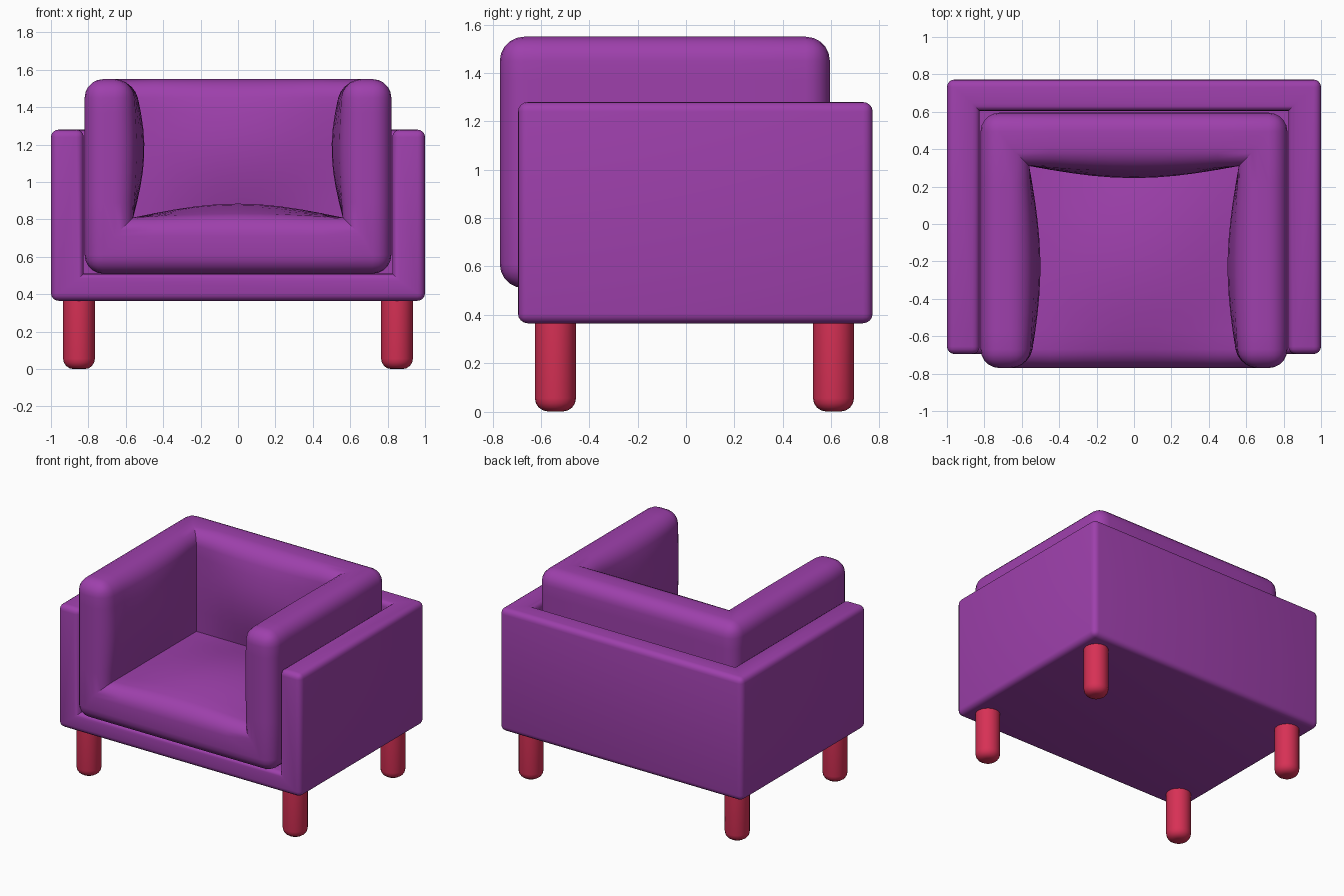
import bpy, bmesh, math
from mathutils import Vector

if "Cube" in bpy.data.objects:
    bpy.data.objects.remove(bpy.data.objects["Cube"])


def material(name, colour):
    m = bpy.data.materials.new(name)
    m.diffuse_color = (*colour, 1)
    m.use_nodes = True
    m.node_tree.nodes["Principled BSDF"].inputs["Base Color"].default_value = m.diffuse_color
    return m


PURPLE = material("purple fabric", (0.342, 0.051, 0.413))
RED = material("red legs", (0.68, 0.03, 0.091))


def notched_box(x, y0, y1, z0, z1, nx, ny, nz, radius, segments):
    """Box with a notch open to the front and top; convex edges rounded."""
    bm = bmesh.new()
    co = {}
    for s, k in ((-1, "l"), (1, "r")):
        for fy, b in ((y0, "f"), (y1, "b")):          # outer corners
            for fz, t in ((z0, "d"), (z1, "u")):
                co[k + b + t] = bm.verts.new((s * x, fy, fz))
        for fy, b in ((y0, "F"), (ny, "B")):          # notch corners
            for fz, t in ((nz, "D"), (z1, "U")):
                co[k + b + t] = bm.verts.new((s * nx, fy, fz))
    for names in ("lfd rfd rfu rFU rFD lFD lFU lfu",   # front
                  "lfu lFU lBU rBU rFU rfu rbu lbu",   # top
                  "lbd rbd rbu lbu", "lfd rfd rbd lbd",
                  "lfd lfu lbu lbd", "rfd rfu rbu rbd",
                  "lFD lFU lBU lBD", "rFD rFU rBU rBD",
                  "lFD rFD rBD lBD", "lBD rBD rBU lBU"):
        bm.faces.new([co[n] for n in names.split()])
    bmesh.ops.recalc_face_normals(bm, faces=bm.faces[:])
    bm.normal_update()
    bmesh.ops.bevel(bm, geom=[e for e in bm.edges if e.is_convex],
                    offset=radius, offset_type='OFFSET', segments=segments,
                    profile=0.5, affect='EDGES', clamp_overlap=True)
    return bm


def finish(bm, name, mat):
    bmesh.ops.recalc_face_normals(bm, faces=bm.faces[:])
    me = bpy.data.meshes.new(name)
    bm.to_mesh(me)
    bm.free()
    ob = bpy.data.objects.new(name, me)
    bpy.context.collection.objects.link(ob)
    me.materials.append(mat)
    bpy.ops.object.select_all(action='DESELECT')
    ob.select_set(True)
    bpy.context.view_layer.objects.active = ob
    bpy.ops.object.shade_smooth_by_angle(angle=math.radians(35))
    return ob


# Outer frame
finish(notched_box(1.0, -0.695, 0.772, 0.365, 1.28, 0.825, 0.605, 0.51, 0.04, 4),
       "frame", PURPLE)

# Padded cushion: seat, back and arms in one piece
X, Y0, Y1, Z0, Z1 = 0.82, -0.77, 0.595, 0.51, 1.55
NX, NY, NZ = 0.56, 0.31, 0.81
bm = notched_box(X, Y0, Y1, Z0, Z1, NX, NY, NZ, 0.1, 5)


def cut(axis, lo, hi, n):
    normal = Vector((0, 0, 0))
    normal[axis] = 1
    for i in range(1, n):
        p = normal * (lo + (hi - lo) * i / n)
        bmesh.ops.bisect_plane(bm, geom=bm.verts[:] + bm.edges[:] + bm.faces[:],
                               plane_co=p, plane_no=normal, dist=1e-5)


cut(0, -NX, NX, 10)
cut(1, Y0 + 0.1, NY, 10)
cut(2, NZ, Z1 - 0.1, 8)


def hump(v, lo, hi):
    t = (v - lo) / (hi - lo)
    return math.sin(math.pi * t) if 0 < t < 1 else 0.0


# Inner faces of the padding swell outwards
for v in bm.verts:
    x, y, z = v.co
    hx, hy, hz = hump(x, -NX, NX), hump(y, Y0, NY), hump(z, NZ, Z1)
    if NX - 0.001 <= abs(x) < NX + 0.13:
        v.co.x -= math.copysign(0.06 * hy * hz, x)
    elif abs(x) < NX:
        if NZ - 0.13 < z <= NZ + 0.001:
            v.co.z += 0.075 * hx * hy
        if NY - 0.001 <= y < NY + 0.13:
            v.co.y -= 0.065 * hx * hz
finish(bm, "cushion", PURPLE)

# Legs with rounded ends
for sx, side in ((-1, "left"), (1, "right")):
    for y, end in ((-0.54, "front"), (0.61, "back")):
        bm = bmesh.new()
        bmesh.ops.create_cone(bm, cap_ends=True, segments=20, radius1=0.085,
                              radius2=0.085, depth=0.4)
        rim = [e for e in bm.edges if all(v.co.z < 0 for v in e.verts)]
        bmesh.ops.bevel(bm, geom=rim, offset=0.055, segments=4, profile=0.5,
                        affect='EDGES')
        bmesh.ops.translate(bm, verts=bm.verts[:], vec=(sx * 0.85, y, 0.2))
        finish(bm, f"{end}_{side}_leg", RED)
